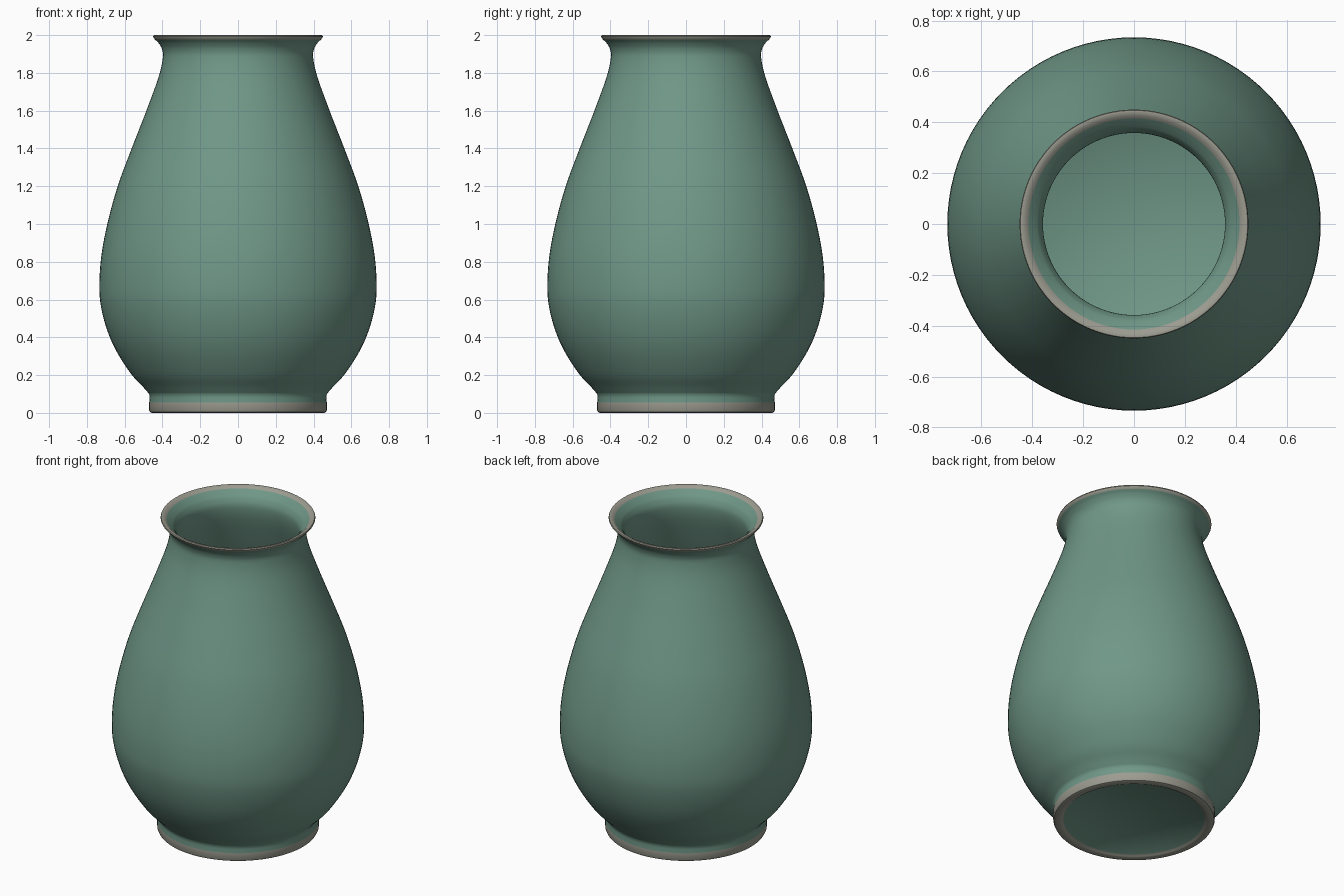
import bpy, bmesh, math
from mathutils import Vector

if "Cube" in bpy.data.objects:
    bpy.data.objects.remove(bpy.data.objects["Cube"])

def material(name, rgb):
    m = bpy.data.materials.new(name)
    m.diffuse_color = (*rgb, 1)
    m.use_nodes = True
    m.node_tree.nodes["Principled BSDF"].inputs["Base Color"].default_value = m.diffuse_color
    return m

glaze = material("green glaze", (0.16, 0.31, 0.245))
clay = material("bare clay", (0.33, 0.33, 0.28))

def smooth(pts, steps=5):
    # Catmull-Rom curve through the profile points
    p = [Vector(q) for q in pts]
    p = [2 * p[0] - p[1]] + p + [2 * p[-1] - p[-2]]
    out = []
    for i in range(1, len(p) - 2):
        a, b, c, d = p[i - 1:i + 3]
        for k in range(steps):
            t = k / steps
            out.append(0.5 * (2 * b + (c - a) * t + (2 * a - 5 * b + 4 * c - d) * t * t
                              + (3 * b - a - 3 * c + d) * t ** 3))
    return [tuple(v) for v in out] + [tuple(pts[-1])]

# foot: slightly recessed base and rounded ring
foot = [(0, .012), (.41, .012), (.42, .004), (.43, 0), (.455, 0), (.465, .004), (.47, .014),
        (.47, .055), (.468, .08)]
# outer belly and neck
outer = smooth([(.47, .10), (.505, .14), (.565, .205), (.64, .32), (.69, .43), (.723, .55),
                (.734, .66), (.725, .82), (.692, 1.0), (.637, 1.2), (.563, 1.4), (.485, 1.6),
                (.42, 1.78), (.398, 1.88), (.402, 1.925), (.42, 1.957), (.44, 1.977)])
# rim
rim = [(.447, 1.985), (.45, 1.992), (.447, 1.999), (.44, 2.0), (.425, 1.994), (.415, 1.985)]
# inner wall and floor
inner = smooth([(.395, 1.968), (.372, 1.94), (.358, 1.89), (.375, 1.79), (.44, 1.6), (.52, 1.4),
                (.595, 1.2), (.65, 1.0), (.685, .82), (.693, .66), (.68, .55), (.65, .44),
                (.595, .32), (.52, .215), (.45, .14), (.40, .10)]) + [(0, .10)]
profile = foot + outer + rim + inner

# vase: profile spun around z
N = 96
bm = bmesh.new()
rings = []
for r, z in profile:
    if r < 1e-6:
        rings.append([bm.verts.new((0, 0, z))])
    else:
        rings.append([bm.verts.new((r * math.cos(2 * math.pi * i / N),
                                    r * math.sin(2 * math.pi * i / N), z)) for i in range(N)])
for k in range(len(rings) - 1):
    a, b = rings[k], rings[k + 1]
    (r0, z0), (r1, z1) = profile[k], profile[k + 1]
    r, z = (r0 + r1) / 2, (z0 + z1) / 2
    # bare clay on the foot ring and lip
    bare = (z < .056 and r > .412) or (z > 1.977 and r > .412)
    for i in range(N):
        j = (i + 1) % N
        loop = [a[i % len(a)], a[j % len(a)], b[j % len(b)], b[i % len(b)]]
        f = bm.faces.new(list(dict.fromkeys(loop)))
        f.material_index = int(bare)
bmesh.ops.recalc_face_normals(bm, faces=bm.faces)
me = bpy.data.meshes.new("vase")
bm.to_mesh(me)
bm.free()
me.materials.append(glaze)
me.materials.append(clay)
vase = bpy.data.objects.new("vase", me)
bpy.context.collection.objects.link(vase)
bpy.context.view_layer.objects.active = vase
vase.select_set(True)
bpy.ops.object.shade_smooth_by_angle(angle=math.radians(40))
